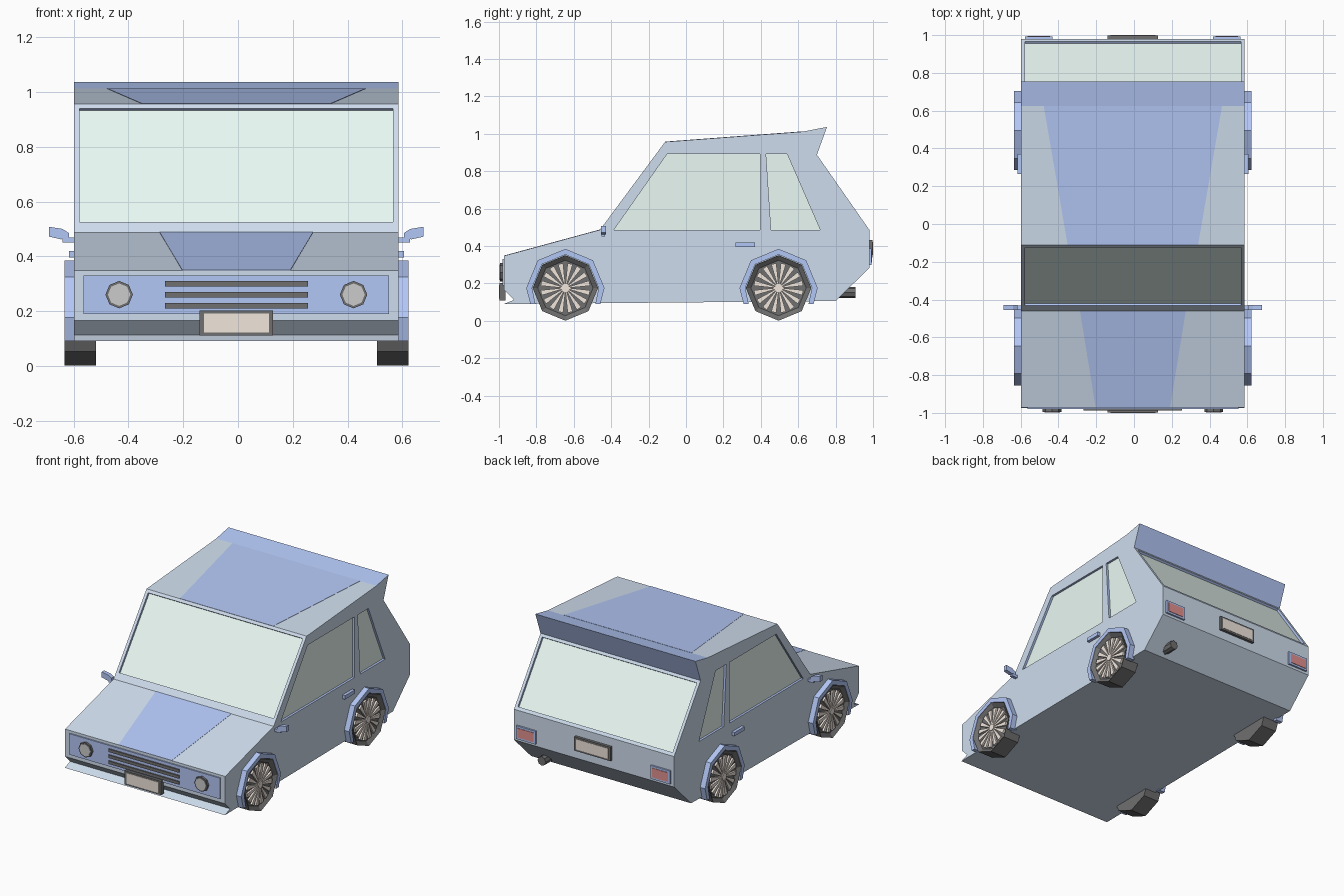
import bpy, bmesh
from math import sin, cos, pi
from mathutils import Vector as V

if "Cube" in bpy.data.objects:
    bpy.data.objects.remove(bpy.data.objects["Cube"])

CX = -0.006   # the body sits slightly off x = 0
W = 0.592     # half width of the body


def material(name, rgb):
    m = bpy.data.materials.new(name)
    m.diffuse_color = (*rgb, 1)
    m.use_nodes = True
    m.node_tree.nodes["Principled BSDF"].inputs["Base Color"].default_value = m.diffuse_color
    return m


PAINT = material("paint", (0.62, 0.72, 0.85))
BLUE = material("blue_trim", (0.45, 0.57, 0.92))
GLASS = material("glass", (0.82, 0.95, 0.91))
BLACK = material("black", (0.16, 0.16, 0.16))
BEIGE = material("beige", (0.88, 0.79, 0.72))
RED = material("red", (0.75, 0.28, 0.27))
LAMP = material("lamp", (0.72, 0.72, 0.72))


def solid(bm, pts, vec, base=0, side=0):
    """Extrude a polygon along vec; returns (side faces, far cap)."""
    a = [bm.verts.new(V(p)) for p in pts]
    b = [bm.verts.new(V(p) + V(vec)) for p in pts]
    n = len(a)
    sides = [bm.faces.new((a[i], a[(i + 1) % n], b[(i + 1) % n], b[i])) for i in range(n)]
    for f in sides:
        f.material_index = side
    bm.faces.new(a[::-1]).material_index = base
    cap = bm.faces.new(b)
    cap.material_index = base
    return sides, cap


def finish(name, bm, *mats):
    bmesh.ops.recalc_face_normals(bm, faces=bm.faces)
    me = bpy.data.meshes.new(name)
    bm.to_mesh(me)
    bm.free()
    for m in mats:
        me.materials.append(m)
    ob = bpy.data.objects.new(name, me)
    ob.location.x = CX
    bpy.context.collection.objects.link(ob)
    return ob


def prism(name, pts, vec, mat):
    bm = bmesh.new()
    solid(bm, pts, vec)
    return finish(name, bm, mat)


def box(name, x, y, z, mat):
    pts = [(x[0], y[0], z[0]), (x[1], y[0], z[0]), (x[1], y[0], z[1]), (x[0], y[0], z[1])]
    return prism(name, pts, (0, y[1] - y[0], 0), mat)


def octagon(r, n=8):
    return [(r * cos(2 * pi * i / n), r * sin(2 * pi * i / n)) for i in range(n)]


# Body shell: side profile extruded across the width
profile = [(-0.972, 0.165), (-0.972, 0.348), (-0.46, 0.487), (-0.112, 0.957), (0.625, 1.012),
           (0.754, 1.037), (0.70, 0.888), (0.98, 0.487), (0.98, 0.283), (0.80, 0.106),
           (-0.975, 0.09), (-0.92, 0.112)]
bm = bmesh.new()
sides, _ = solid(bm, [(-W, y, z) for y, z in profile], (2 * W, 0, 0))
sides[4].material_index = sides[5].material_index = 1   # spoiler
body = finish("body", bm, PAINT, BLUE, GLASS)

# Window pockets: glass floor, blue reveals
D, OUT = 0.015, 0.04
bm = bmesh.new()


def sloped_pane(p, q, t0, t1):
    p, q = V((0, *p)), V((0, *q))
    d = q - p
    n = V((0, -d.z, d.y)).normalized()
    lo, hi = p + d * t0 - n * D, p + d * t1 - n * D
    e = V((W - 0.02, 0, 0))
    solid(bm, [lo - e, lo + e, hi + e, hi - e], n * OUT, 2, 1)


sloped_pane(profile[2], profile[3], 0.08, 0.965)
sloped_pane(profile[6], profile[7], 0.04, 0.955)
front_pane = [(-0.385, 0.487), (-0.10, 0.893), (0.395, 0.893), (0.395, 0.487)]
rear_pane = [(0.428, 0.893), (0.54, 0.893), (0.717, 0.487), (0.455, 0.487)]
for s in (1, -1):
    for pane in (front_pane, rear_pane):
        solid(bm, [(s * (W - D), y, z) for y, z in pane], (s * OUT, 0, 0), 2, 1)
cutter = finish("window_cutter", bm, PAINT, BLUE, GLASS)
cutter.hide_render = True
bpy.context.view_layer.update()
mod = body.modifiers.new("windows", 'BOOLEAN')
mod.operation, mod.solver, mod.object = 'DIFFERENCE', 'EXACT', cutter
mod.material_mode = 'INDEX'
bpy.context.view_layer.objects.active = body
bpy.ops.object.modifier_apply(modifier="windows")
bpy.data.objects.remove(cutter)


# Tapered stripes on bonnet and roof
def stripe(name, p, q, w0, w1):
    n = V((0, p[1] - q[1], q[0] - p[0])).normalized()
    pts = [V(c) - n * 0.002 for c in ((-w0, *p), (w0, *p), (w1, *q), (-w1, *q))]
    prism(name, pts, n * 0.0035, BLUE)


stripe("bonnet_stripe", profile[1], profile[2], 0.197, 0.28)
stripe("roof_stripe", profile[3], profile[4], 0.345, 0.472)

# Wheels and arches
R, ZW, XO = 0.175, 0.176, 0.628
for s, sn in ((1, "right"), (-1, "left")):
    for yc, yn in ((-0.645, "front"), (0.495, "rear")):
        tag = f"{yn}_{sn}"
        bm = bmesh.new()
        _, cap = solid(bm, [(s * 0.513, yc + a, ZW + b) for a, b in octagon(R)],
                       (s * (XO - 0.513), 0, 0))
        bmesh.ops.recalc_face_normals(bm, faces=bm.faces)
        bmesh.ops.inset_individual(bm, faces=[cap], thickness=0.027, depth=-0.02)
        finish("tyre_" + tag, bm, BLACK)

        # Spoked rim set inside the tyre
        bm = bmesh.new()
        for i in range(16):
            t = 2 * pi * (i + 0.5) / 16
            wedge = [(0.015, -0.003), (0.132, -0.014), (0.132, 0.014), (0.015, 0.003)]
            solid(bm, [(s * (XO - 0.022), yc + u * cos(t) - v * sin(t), ZW + u * sin(t) + v * cos(t))
                       for u, v in wedge], (s * 0.014, 0, 0))
        solid(bm, [(s * (XO - 0.022), yc + a, ZW + b) for a, b in octagon(0.024)], (s * 0.02, 0, 0))
        finish("rim_" + tag, bm, BEIGE)

        # Arch: octagonal band open at the bottom
        def band(r, foot):
            k = r * 0.7071
            return [(foot, -0.086), (r, 0), (k, k), (0, r), (-k, k), (-r, 0), (-foot, -0.086)]
        ring = band(0.209, 0.187) + band(0.178, 0.16)[::-1]
        prism("arch_" + tag, [(s * 0.58, yc + a, ZW + b) for a, b in ring], (s * (XO - 0.58), 0, 0), BLUE)

    # Door handle and wing mirror
    box("door_handle_" + sn, (s * 0.58, s * 0.612), (0.265, 0.37), (0.395, 0.42), BLUE)
    shell = [(0.684, 0.508), (0.635, 0.50), (0.612, 0.485), (0.612, 0.468), (0.64, 0.462), (0.684, 0.472)]
    prism("mirror_" + sn, [(s * x, -0.455, z) for x, z in shell], (0, 0.026, 0), BLUE)
    box("mirror_stem_" + sn, (s * 0.58, s * 0.635), (-0.452, -0.432), (0.45, 0.468), BLUE)

    # Headlight
    for nm, r, y, m in (("headlight_rim_", 0.05, -0.994, BLACK), ("headlight_", 0.041, -0.997, LAMP)):
        prism(nm + sn, [(s * 0.428 + a, -0.96, 0.26 + b) for a, b in octagon(r)], (0, y + 0.96, 0), m)

    # Tail light in a blue surround
    box("tail_light_frame_" + sn, (s * 0.425, s * 0.57), (0.97, 0.992), (0.30, 0.388), BLUE)
    box("tail_light_" + sn, (s * 0.438, s * 0.557), (0.97, 0.995), (0.313, 0.375), RED)

# Front panel, grille and plates
box("front_panel", (-0.558, 0.558), (-0.98, -0.96), (0.19, 0.33), BLUE)
for i in range(3):
    box(f"grille_bar_{i + 1}", (-0.261, 0.261), (-0.988, -0.96), (0.21 + 0.04 * i, 0.23 + 0.04 * i), BLACK)
box("front_plate_frame", (-0.134, 0.134), (-0.998, -0.965), (0.11, 0.203), BLACK)
box("front_plate", (-0.119, 0.119), (-1.0, -0.97), (0.121, 0.192), BEIGE)
box("rear_plate_frame", (-0.134, 0.134), (0.97, 0.998), (0.34, 0.433), BLACK)
box("rear_plate", (-0.119, 0.119), (0.975, 1.0), (0.352, 0.421), BEIGE)

# Exhaust
prism("exhaust", [(0.44 + a, 0.81, 0.152 + b) for a, b in octagon(0.03)], (0, 0.095, 0), BLACK)
